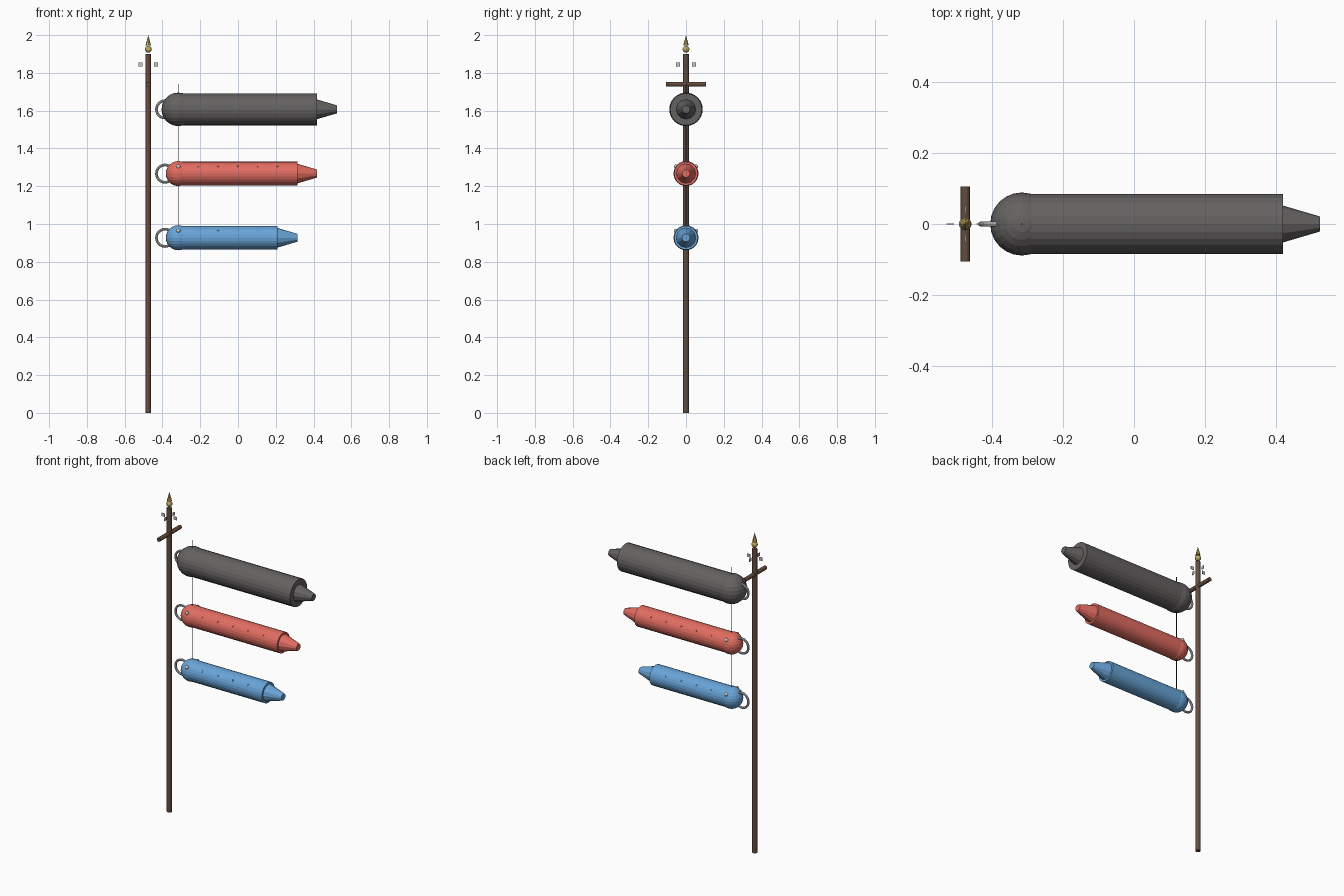
import bpy
from math import pi, sqrt, cos, sin

if "Cube" in bpy.data.objects:
    bpy.data.objects.remove(bpy.data.objects["Cube"])

def mat(name, r, g, b):
    m = bpy.data.materials.new(name)
    m.diffuse_color = (r, g, b, 1)
    m.use_nodes = True
    m.node_tree.nodes["Principled BSDF"].inputs["Base Color"].default_value = m.diffuse_color
    return m

WOOD = mat("wood", 0.13, 0.075, 0.05)
GOLD = mat("gold", 0.55, 0.4, 0.12)
CORD = mat("cord", 0.08, 0.05, 0.03)
WHITE = mat("white", 0.9, 0.9, 0.9)
BLACK = mat("black", 0.13, 0.12, 0.12)
RED = mat("red", 0.75, 0.15, 0.12)
BLUE = mat("blue", 0.14, 0.37, 0.68)

def finish(name, m):
    o = bpy.context.object
    o.name = name
    if m:
        o.data.materials.append(m)
    return o

def cone(name, loc, r1, r2, depth, m, sides=24, rot=(0, 0, 0)):
    bpy.ops.mesh.primitive_cone_add(vertices=sides, radius1=r1, radius2=r2,
                                    depth=depth, location=loc, rotation=rot)
    return finish(name, m)

def ball(name, loc, r, m, seg=24, rings=12):
    bpy.ops.mesh.primitive_uv_sphere_add(segments=seg, ring_count=rings, radius=r, location=loc)
    return finish(name, m)

PX, HX = -0.475, -0.316      # pole and streamer head positions
ALONG_X = (0, pi / 2, 0)

# Pole, crossbar and finial
cone("pole", (PX, 0, 0.95), 0.015, 0.015, 1.9, WOOD, 12)
cone("crossbar", (PX, 0, 1.74), 0.0127, 0.0127, 0.212, WOOD, 12, (pi / 2, 0, 0))
ball("finial_ball", (PX, 0, 1.925), 0.018, GOLD, 12, 8)
cone("finial_tip", (PX, 0, 1.972), 0.015, 0, 0.056, GOLD, 8)

# Pinwheel vanes around the pole top
for i in range(4):
    a = i * pi / 2
    bpy.ops.mesh.primitive_cube_add(size=1, rotation=(0, 0, a),
        location=(PX + 0.042 * cos(a), 0.042 * sin(a), 1.845))
    vane = finish(f"vane_{i}", None)
    vane.scale = (0.021, 0.003, 0.02)

# Hanging cord
cone("cord", (HX, 0, 1.333), 0.002, 0.002, 0.815, CORD, 6)

def streamer(name, z, r, length, m):
    head_r = r * 1.05
    end = HX + length
    cone(name + "_body", (HX + length / 2, 0, z), r, r, length, m, 24, ALONG_X)
    ball(name + "_head", (HX, 0, z), head_r, m)
    cone(name + "_tail", (end + 0.0525, 0, z), 0.052, 0.021, 0.105, m, 12, ALONG_X)
    bpy.ops.mesh.primitive_torus_add(major_radius=0.046, minor_radius=0.007,
        major_segments=24, minor_segments=8, location=(HX - 0.07, 0, z), rotation=(pi / 2, 0, 0))
    finish(name + "_mouth_ring", None)
    dz = head_r * 0.56
    for s in (-1, 1):
        # Eyes, then a row of small scales down each flank
        ball(f"{name}_eye_{s}", (HX, s * sqrt(head_r**2 - dz**2) * 0.96, z + dz), 0.011, WHITE, 12, 8) if m != BLACK else None
        if m != BLACK:
            for i in range(1, int(length / 0.105 + 0.5)):
                ball(f"{name}_scale_{s}_{i}", (HX + i * 0.105, s * sqrt(r**2 - dz**2) * 0.93, z + dz),
                     0.0055, m, 8, 6)

streamer("black_streamer", 1.607, 0.0845, 0.735, BLACK)
streamer("red_streamer", 1.267, 0.063, 0.63, RED)
streamer("blue_streamer", 0.927, 0.063, 0.525, BLUE)
